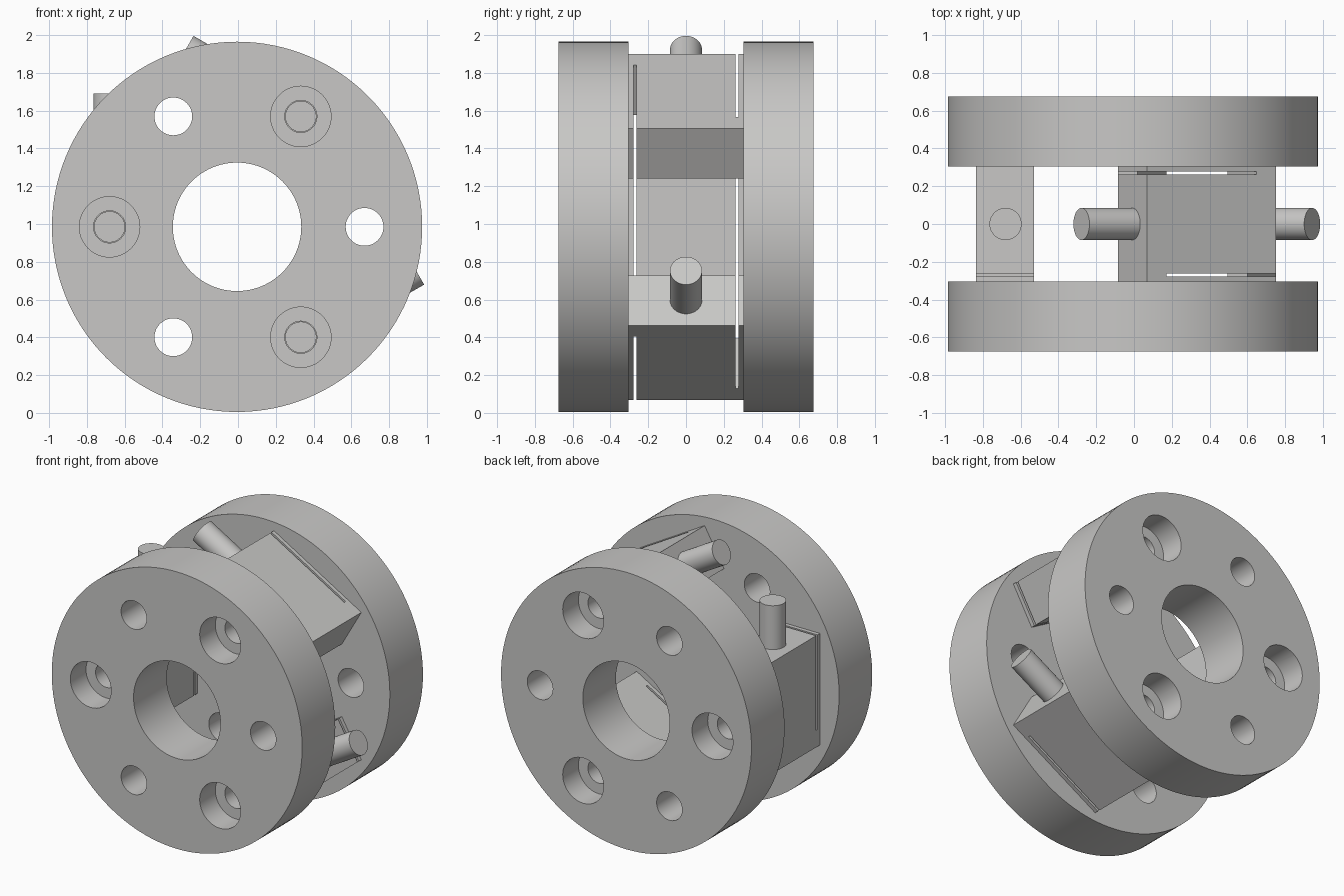
import bpy, bmesh, math
from mathutils import Matrix, Vector

if "Cube" in bpy.data.objects:
    bpy.data.objects.remove(bpy.data.objects["Cube"])

CENTER = Vector((-0.005, 0.0, 0.985))
DISC_R, BORE_R, PITCH_R = 0.98, 0.34, 0.675
Y_IN, Y_OUT = 0.305, 0.675

steel = bpy.data.materials.new("light_grey_metal")
steel.diffuse_color = (0.58, 0.575, 0.565, 1)
steel.use_nodes = True
steel.node_tree.nodes["Principled BSDF"].inputs["Base Color"].default_value = steel.diffuse_color


def finish(name, bm):
    """Turn a bmesh into an object placed on the shared axis."""
    bmesh.ops.recalc_face_normals(bm, faces=bm.faces)
    mesh = bpy.data.meshes.new(name)
    bm.to_mesh(mesh)
    bm.free()
    mesh.materials.append(steel)
    ob = bpy.data.objects.new(name, mesh)
    bpy.context.collection.objects.link(ob)
    ob.location = CENTER
    return ob


def cylinder(name, r, p0, p1, seg=48):
    """Capped cylinder between two points."""
    p0, p1 = Vector(p0), Vector(p1)
    d = p1 - p0
    bm = bmesh.new()
    rot = Vector((0, 0, 1)).rotation_difference(d).to_matrix().to_4x4()
    bmesh.ops.create_cone(bm, cap_ends=True, segments=seg, radius1=r, radius2=r,
                          depth=d.length,
                          matrix=Matrix.Translation((p0 + p1) / 2) @ rot)
    return finish(name, bm)


def select(ob):
    bpy.ops.object.select_all(action='DESELECT')
    ob.select_set(True)
    bpy.context.view_layer.objects.active = ob


def cut(ob, cutter):
    """Subtract the cutter and remove it."""
    cutter.hide_render = True
    bpy.context.view_layer.update()
    select(ob)
    mod = ob.modifiers.new("cut", 'BOOLEAN')
    mod.operation, mod.solver, mod.object = 'DIFFERENCE', 'EXACT', cutter
    bpy.ops.object.modifier_apply(modifier=mod.name)
    bpy.data.objects.remove(cutter)


def smooth(ob):
    select(ob)
    bpy.ops.object.shade_smooth_by_angle(angle=math.radians(30))


def around(deg):
    a = math.radians(deg)
    return PITCH_R * math.cos(a), PITCH_R * math.sin(a)


# Front and back discs with bore, plain holes and counterbored screw holes
for name, s in (("front_disc", -1), ("back_disc", 1)):
    disc = cylinder(name, DISC_R, (0, s * Y_IN, 0), (0, s * Y_OUT, 0), 128)
    holes = [(0, 0, BORE_R, 0.2, 96)]
    holes += [(*around(d), 0.10, 0.2, 48) for d in (0, 120, 240)]
    for d in (60, 180, 300):
        holes += [(*around(d), 0.085, 0.2, 48), (*around(d), 0.16, 0.50, 48)]
    for x, z, r, y0, seg in holes:
        cut(disc, cylinder("cutter", r, (x, s * y0, z), (x, s * 0.8, z), seg))
    smooth(disc)

# Slotted block outline (along tangent, along y): two slits open at opposite ends
T, TS, S0, S1 = 0.395, 0.275, 0.2625, 0.2775
half = [(T, -Y_IN), (T, S0), (-TS, S0), (-TS, S1), (T, S1), (T, Y_IN)]
outline = half + [(-t, -y) for t, y in half]
# Corner order: half turn of the first half closes the S shape
for name, deg, side in (("upper_right", 60, 1), ("left", 180, -1),
                        ("lower_right", 300, 1)):
    bm = bmesh.new()
    face = bm.faces.new([bm.verts.new((0.525, y, t)) for t, y in outline])
    ext = bmesh.ops.extrude_face_region(bm, geom=[face])
    bmesh.ops.translate(bm, vec=(0.305, 0, 0),
                        verts=[v for v in ext["geom"] if isinstance(v, bmesh.types.BMVert)])
    block = finish(name + "_block", bm)
    # Blind screw holes from both ends
    for s in (-1, 1):
        cut(block, cylinder("cutter", 0.08, (PITCH_R, s * 0.12, 0),
                            (PITCH_R, s * 0.4, 0), 32))
    # Round pin standing out of one end of the block
    pin = cylinder(name + "_pin", 0.085, (PITCH_R, 0, side * 0.2),
                   (PITCH_R, 0, side * 0.705))
    for ob in (block, pin):
        ob.rotation_euler = (0, -math.radians(deg), 0)
        smooth(ob)
